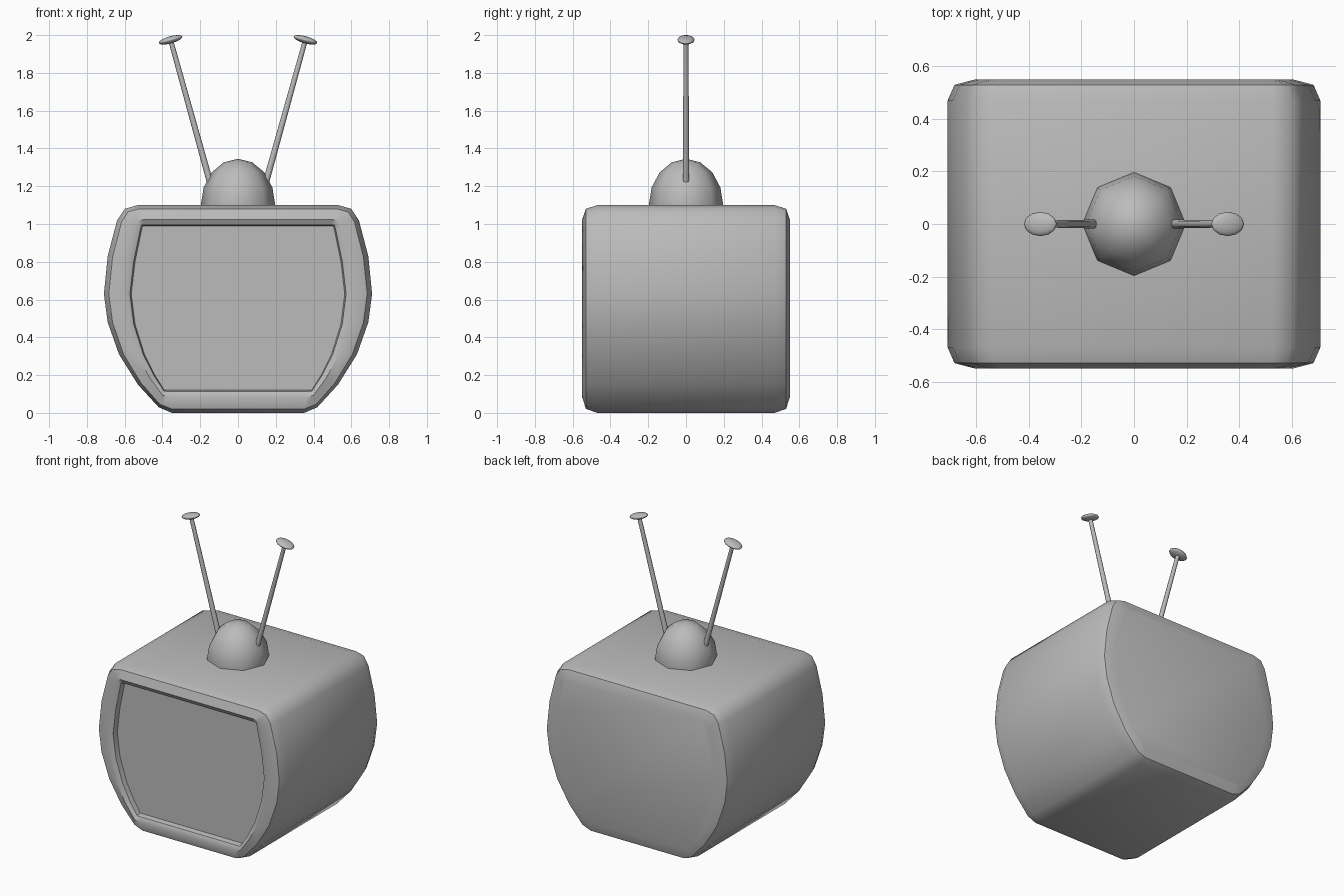
import bpy, bmesh, math
from mathutils import Vector

cube = bpy.data.objects.get("Cube")
if cube:
    bpy.data.objects.remove(cube, do_unlink=True)

grey = bpy.data.materials.new("plain grey")
grey.use_nodes = True
colour = (0.5, 0.5, 0.5, 1)
grey.diffuse_color = colour
grey.node_tree.nodes["Principled BSDF"].inputs["Base Color"].default_value = colour


def finish(obj, name, angle=45):
    obj.name = name
    obj.data.materials.append(grey)
    bpy.ops.object.select_all(action='DESELECT')
    obj.select_set(True)
    bpy.context.view_layer.objects.active = obj
    bpy.ops.object.shade_smooth_by_angle(angle=math.radians(angle))
    return obj


# Cabinet: matching half outlines (x, z) of the shell and of the screen opening
shell = [(0.53, 1.10), (0.60, 1.08), (0.64, 1.02), (0.69, 0.83), (0.71, 0.63),
         (0.69, 0.48), (0.63, 0.31), (0.53, 0.15), (0.42, 0.03), (0.35, 0.0)]
opening = [(0.49, 0.99), (0.505, 0.99), (0.51, 0.97), (0.545, 0.80), (0.565, 0.63),
           (0.545, 0.47), (0.495, 0.31), (0.44, 0.20), (0.39, 0.12), (0.37, 0.12)]
# Depth steps (y, blend from shell towards opening)
steps = [(-0.50, 1), (-0.535, 0.95), (-0.55, 0.7), (-0.53, 0.18), (-0.47, 0),
         (0.47, 0), (0.53, 0.18), (0.55, 0.7)]

bm = bmesh.new()
rings = []
for y, t in steps:
    half = [Vector(a).lerp(Vector(b), t) for a, b in zip(shell, opening)]
    loop = half + [Vector((-p.x, p.y)) for p in reversed(half)]
    rings.append([bm.verts.new((p.x, y, p.y)) for p in loop])
for a, b in zip(rings, rings[1:]):
    for i in range(len(a)):
        j = (i + 1) % len(a)
        bm.faces.new((a[i], a[j], b[j], b[i]))
bm.faces.new(rings[0])       # recessed screen
bm.faces.new(rings[-1])      # back panel
bmesh.ops.recalc_face_normals(bm, faces=bm.faces)
mesh = bpy.data.meshes.new("cabinet")
bm.to_mesh(mesh)
bm.free()
cabinet = bpy.data.objects.new("cabinet", mesh)
bpy.context.collection.objects.link(cabinet)
finish(cabinet, "cabinet")

# Antenna base: eight-sided dome
bpy.ops.mesh.primitive_uv_sphere_add(segments=8, ring_count=8, radius=0.197, location=(0, 0, 1.1))
dome = bpy.context.object
dome.scale.z = 1.245
finish(dome, "antenna_base", 60)

# Rods with flattened tips
for side, label in ((1, "left"), (-1, "right")):
    foot, top = Vector((side * 0.145, 0, 1.21)), Vector((side * 0.357, 0, 1.975))
    axis = top - foot
    tilt = axis.to_track_quat('Z', 'Y').to_euler()
    bpy.ops.mesh.primitive_cone_add(vertices=8, radius1=0.017, radius2=0.013, depth=axis.length,
                                    location=(foot + top) / 2, rotation=tilt)
    finish(bpy.context.object, label + "_antenna_rod", 60)
    bpy.ops.mesh.primitive_uv_sphere_add(segments=12, ring_count=8, radius=1, location=top)
    tip = bpy.context.object
    tip.rotation_euler = (0, math.atan2(axis.x, axis.z), 0)
    tip.scale = (0.065, 0.046, 0.019)
    finish(tip, label + "_antenna_tip", 60)
